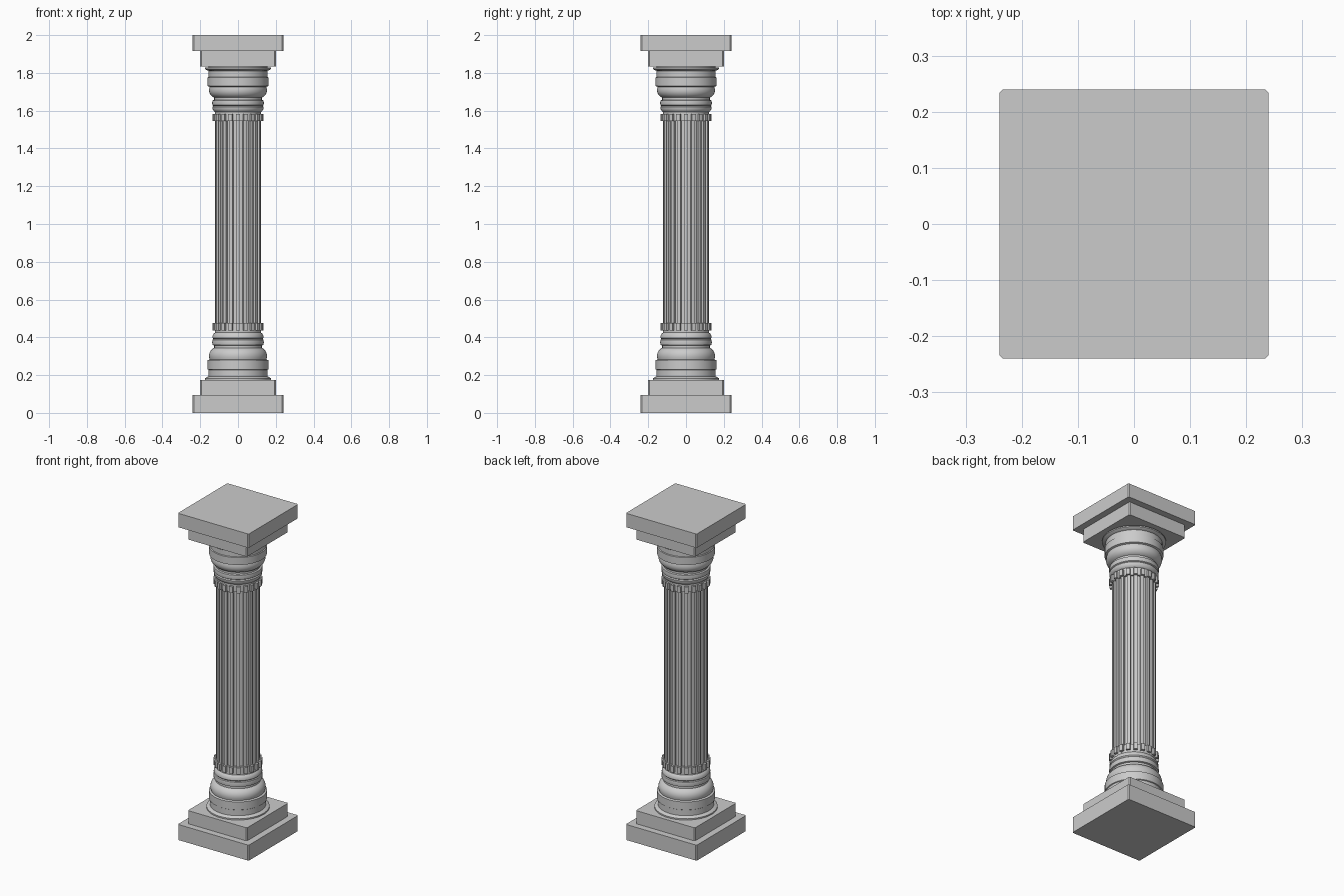
import bpy, bmesh, math

if "Cube" in bpy.data.objects:
    bpy.data.objects.remove(bpy.data.objects["Cube"])

stone = bpy.data.materials.new("grey stone")
stone.diffuse_color = (0.6, 0.6, 0.6, 1)
stone.use_nodes = True
stone.node_tree.nodes["Principled BSDF"].inputs["Base Color"].default_value = stone.diffuse_color


def finish(name, bm, smooth=False):
    bmesh.ops.recalc_face_normals(bm, faces=bm.faces)
    me = bpy.data.meshes.new(name)
    bm.to_mesh(me)
    bm.free()
    me.materials.append(stone)
    ob = bpy.data.objects.new(name, me)
    bpy.context.collection.objects.link(ob)
    if smooth:
        bpy.context.view_layer.objects.active = ob
        ob.select_set(True)
        bpy.ops.object.shade_smooth_by_angle(angle=math.radians(30))
        ob.select_set(False)
    return ob


def slab(name, half, z0, z1):
    """Square slab with small chamfers on its upright corners."""
    c = 0.006
    outline = []
    for sx, sy in ((1, 1), (-1, 1), (-1, -1), (1, -1)):
        pair = [(sx * half, sy * (half - c)), (sx * (half - c), sy * half)]
        outline += pair if sx * sy > 0 else pair[::-1]
    prism(name, outline, z0, z1)


def prism(name, outline, z0, z1):
    bm = bmesh.new()
    face = bm.faces.new([bm.verts.new((x, y, z0)) for x, y in outline])
    ext = bmesh.ops.extrude_face_region(bm, geom=[face], use_keep_orig=True)
    top = [v for v in ext["geom"] if isinstance(v, bmesh.types.BMVert)]
    bmesh.ops.translate(bm, verts=top, vec=(0, 0, z1 - z0))
    return finish(name, bm)


def turned(name, profile, segments=48):
    bm = bmesh.new()
    pts = [(0, profile[0][1])] + profile + [(0, profile[-1][1])]
    vs = [bm.verts.new((r, 0, z)) for r, z in pts]
    edges = [bm.edges.new(e) for e in zip(vs, vs[1:])]
    bmesh.ops.spin(bm, geom=vs + edges, cent=(0, 0, 0), axis=(0, 0, 1),
                   angle=math.tau, steps=segments)
    bmesh.ops.remove_doubles(bm, verts=bm.verts, dist=1e-5)
    return finish(name, bm, True)


def fluted(name, outer, inner, z0, z1, count=20):
    """Prism with square grooves running up it."""
    outline = []
    for i in range(count):
        for frac, r in ((-0.27, inner), (-0.25, outer), (0, outer),
                        (0.25, outer), (0.27, inner), (0.5, inner)):
            a = (i + frac) * math.tau / count
            outline.append((r * math.cos(a), r * math.sin(a)))
    return prism(name, outline, z0, z1)


# Moulding profile (radius, height above the square slabs)
moulding = [(0.175, 0), (0.175, 0.008), (0.165, 0.015), (0.156, 0.018),
            (0.156, 0.053), (0.161, 0.056), (0.161, 0.104), (0.150, 0.108),
            (0.153, 0.120), (0.153, 0.135), (0.148, 0.150), (0.137, 0.163),
            (0.126, 0.169), (0.126, 0.182), (0.135, 0.185), (0.137, 0.200),
            (0.135, 0.212), (0.130, 0.216), (0.135, 0.222), (0.134, 0.234),
            (0.128, 0.245), (0.122, 0.250), (0.122, 0.262)]

# Square slabs at foot and head
slab("lower_plinth", 0.24, 0, 0.095)
slab("upper_plinth", 0.20, 0.095, 0.175)
slab("lower_abacus", 0.20, 1.835, 1.915)
slab("upper_abacus", 0.24, 1.915, 2.0)

# Turned mouldings, the head one flipped and slightly shorter
turned("base_moulding", [(r, 0.175 + h) for r, h in moulding])
turned("capital_moulding", [(r, 1.828 - h * 0.94) for r, h in moulding])
turned("capital_neck", [(0.156, 1.82), (0.156, 1.836)])

# Fluted shaft with a toothed collar at each end
fluted("shaft", 0.122, 0.110, 0.43, 1.59)
fluted("lower_collar", 0.136, 0.122, 0.437, 0.475)
fluted("upper_collar", 0.136, 0.122, 1.545, 1.583)
